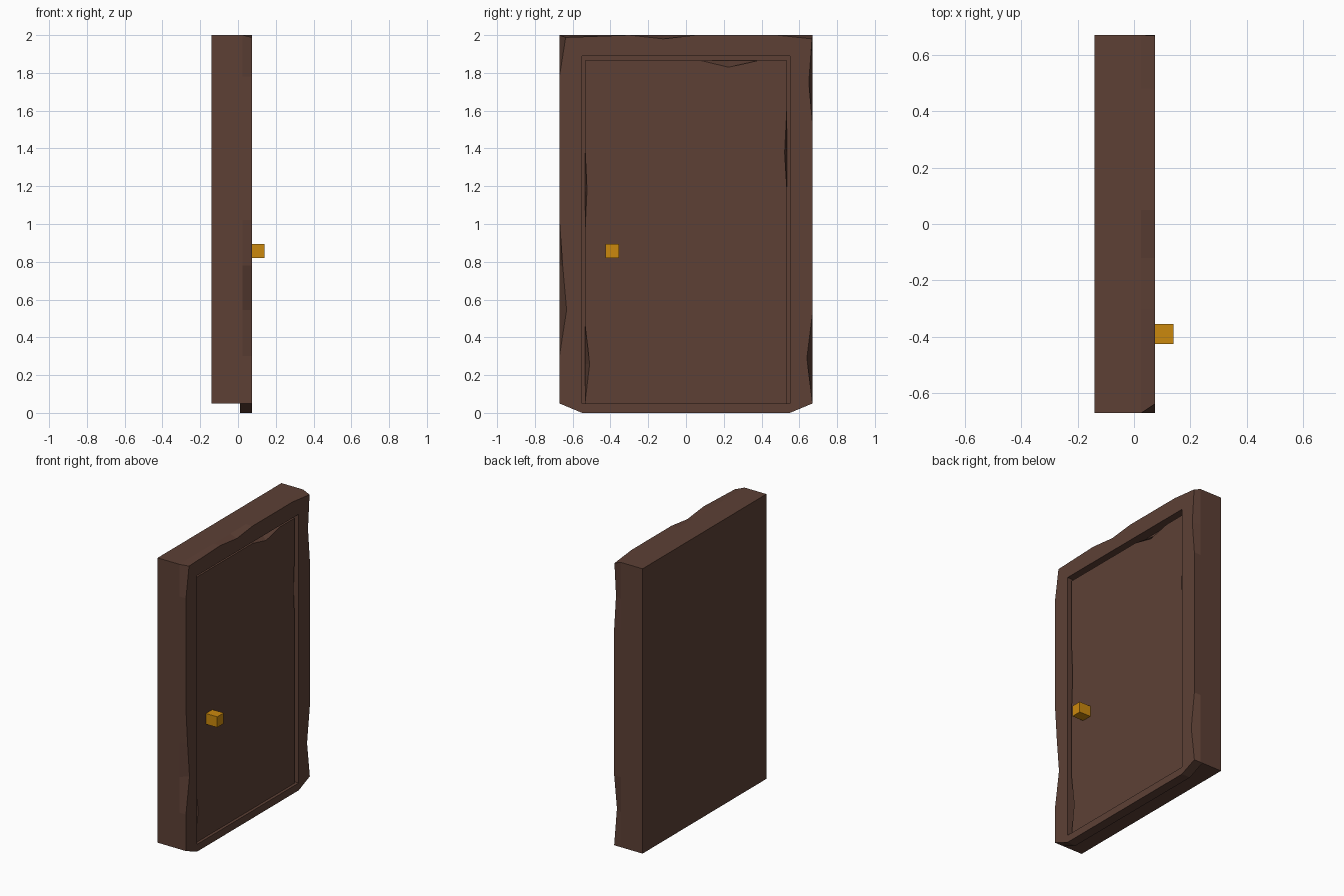
import bpy, bmesh

if "Cube" in bpy.data.objects:
    bpy.data.objects.remove(bpy.data.objects["Cube"])


def material(name, rgb):
    m = bpy.data.materials.new(name)
    m.diffuse_color = (*rgb, 1)
    m.use_nodes = True
    m.node_tree.nodes["Principled BSDF"].inputs["Base Color"].default_value = m.diffuse_color
    return m


WOOD = material("brown wood", (0.109, 0.051, 0.036))
BRASS = material("brass", (0.60, 0.25, 0.004))


def finish(bm, name, mat):
    bmesh.ops.recalc_face_normals(bm, faces=bm.faces)
    me = bpy.data.meshes.new(name)
    bm.to_mesh(me)
    bm.free()
    me.materials.append(mat)
    ob = bpy.data.objects.new(name, me)
    bpy.context.collection.objects.link(ob)
    return ob


def box(name, lo, hi, mat):
    bm = bmesh.new()
    bmesh.ops.create_cube(bm, size=1)
    for v in bm.verts:
        for i in range(3):
            v.co[i] = lo[i] if v.co[i] < 0 else hi[i]
    return finish(bm, name, mat)


def loop(bm, pts, x):
    return [bm.verts.new((x, y, z)) for y, z in pts]


def bridge(bm, a, b):
    n = len(a)
    for i in range(n):
        j = (i + 1) % n
        bm.faces.new((a[i], a[j], b[j], b[i]))


def chipped(bm, pts, xs):
    """Straight-sided outline whose front edge is nicked by (dy, dz)."""
    plain = [(p[0], p[1]) for p in pts]
    nicked = [(p[0] + p[2], p[1] + p[3]) if len(p) > 2 else p for p in pts]
    a, b, c = loop(bm, plain, xs[0]), loop(bm, plain, xs[1]), loop(bm, nicked, xs[2])
    bridge(bm, a, b)
    bridge(bm, b, c)
    return a, c


# Solid block behind the door
box("backing_block", (-0.14, -0.67, 0.05), (0.01, 0.67, 2.0), WOOD)

# Door casing with worn outer edges and a rectangular opening
outer = [(-.55, 0), (.55, 0), (.67, .05), (.67, .29, -.03, 0), (.67, .53), (.67, 1.53),
         (.67, 1.75, -.02, 0), (.67, 2, -.003, -.02), (.48, 2), (.05, 2),
         (-.12, 2, 0, -.02), (-.30, 2), (-.67, 2, .033, -.012), (-.67, 1.78),
         (-.67, 1.02), (-.67, .78, .017, 0), (-.67, .545, .038, 0), (-.67, .3), (-.67, .05)]
opening = [(-.55, .05), (.55, .05), (.55, 1.89), (-.55, 1.89)]
bm = bmesh.new()
back, front = chipped(bm, outer, (0.01, 0.025, 0.075))
bm.faces.new((back[0], back[1], back[2], back[-1]))  # back of the bottom lip
hole_front, hole_back = loop(bm, opening, 0.075), loop(bm, opening, 0.01)
bridge(bm, hole_front, hole_back)
rim = []
for ring in (front, hole_front):
    for i in range(len(ring)):
        rim.append(bm.edges.get((ring[i], ring[(i + 1) % len(ring)])))
bmesh.ops.triangle_fill(bm, edges=rim, use_beauty=True, normal=(1, 0, 0))
finish(bm, "door_casing", WOOD)

# Door leaf, slightly recessed, with worn edges
leaf = [(-.535, .05), (.535, .05), (.535, 1.17), (.535, 1.38, -.013, 0), (.535, 1.63),
        (.535, 1.865), (.38, 1.865), (.225, 1.865, 0, -.035), (.08, 1.865),
        (-.535, 1.865), (-.535, 1.41), (-.535, 1.18, .011, 0), (-.535, .95),
        (-.535, .47), (-.535, .26, .025, 0)]
bm = bmesh.new()
back, front = chipped(bm, leaf, (0.01, 0.02, 0.055))
bm.faces.new(front)
finish(bm, "door_leaf", WOOD)

# Square handle
box("door_knob", (0.054, -0.425, 0.82), (0.14, -0.355, 0.893), BRASS)
